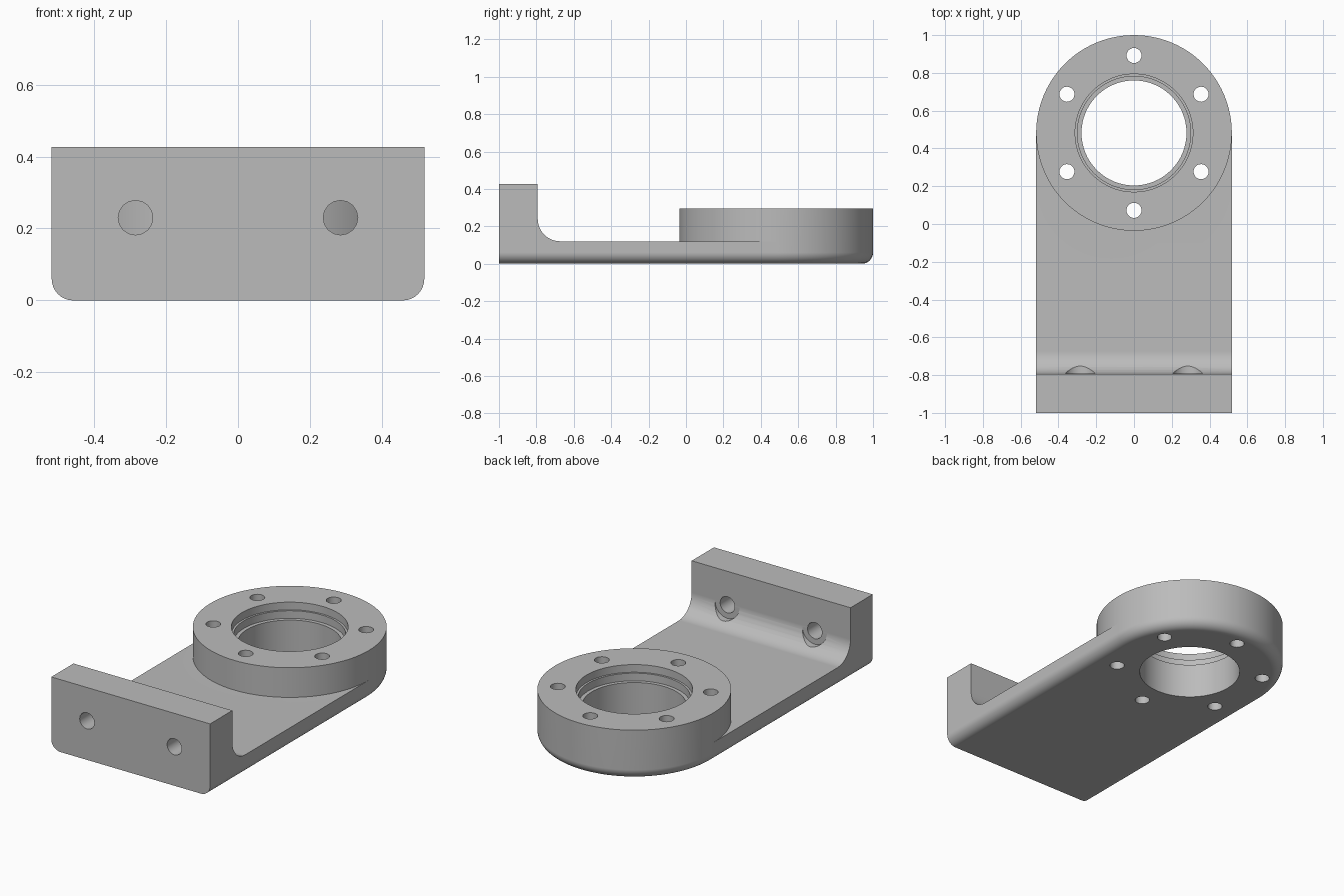
import bpy, bmesh
from math import sin, cos, pi
from mathutils import Matrix, Vector

default = bpy.data.objects.get("Cube")
if default:
    bpy.data.objects.remove(default, do_unlink=True)

HALF = 0.518            # half width, also the ring radius
RING_Y = 1 - HALF       # ring centre
WALL_Y = -0.793         # rear face of the upright flange
WALL_TOP, RING_TOP, PLATE_TOP = 0.427, 0.295, 0.12
EDGE, FILLET = 0.06, 0.12


def loft(name, rings):
    """Skin a stack of equal-length closed loops and cap both ends."""
    bm = bmesh.new()
    loops = [[bm.verts.new(p) for p in ring] for ring in rings]
    n = len(loops[0])
    for a, b in zip(loops, loops[1:]):
        for i in range(n):
            j = (i + 1) % n
            bm.faces.new((a[i], a[j], b[j], b[i]))
    bm.faces.new(loops[0])
    bm.faces.new(loops[-1])
    bmesh.ops.recalc_face_normals(bm, faces=bm.faces)
    return to_object(name, bm)


def to_object(name, bm):
    mesh = bpy.data.meshes.new(name)
    bm.to_mesh(mesh)
    bm.free()
    obj = bpy.data.objects.new(name, mesh)
    bpy.context.collection.objects.link(obj)
    return obj


def cylinder(name, radius, start, end, segments):
    """Cylinder between two points on a z-parallel or y-parallel axis."""
    start, end = Vector(start), Vector(end)
    axis = end - start
    turn = Vector((0, 0, 1)).rotation_difference(axis).to_matrix().to_4x4()
    bm = bmesh.new()
    bmesh.ops.create_cone(bm, cap_ends=True, segments=segments, radius1=radius,
                          radius2=radius, depth=axis.length,
                          matrix=Matrix.Translation((start + end) / 2) @ turn)
    return to_object(name, bm)


def cut(target, cutter):
    """Subtract the cutter, then discard it."""
    cutter.hide_render = True
    mod = target.modifiers.new("cut", 'BOOLEAN')
    mod.operation, mod.solver, mod.object = 'DIFFERENCE', 'EXACT', cutter
    bpy.ops.object.select_all(action='DESELECT')
    bpy.context.view_layer.objects.active = target
    target.select_set(True)
    bpy.ops.object.modifier_apply(modifier=mod.name)
    bpy.data.objects.remove(cutter, do_unlink=True)


def outline(r, z):
    """Tongue outline: square front, round back."""
    arc = [(r * cos(pi * i / 48), RING_Y + r * sin(pi * i / 48), z) for i in range(49)]
    return [(-r, -1, z), (r, -1, z)] + arc


# Solid blank with rounded lower edges
steps = [pi / 2 * i / 8 for i in range(9)]
rings = [outline(HALF - EDGE * (1 - sin(a)), EDGE * (1 - cos(a))) for a in steps]
bracket = loft("mounting_bracket", rings + [outline(HALF, WALL_TOP)])

# Trim the back down to ring height
trim = [(-0.5, RING_TOP), (1.2, RING_TOP), (1.2, 0.7), (-0.5, 0.7)]
cut(bracket, loft("trim_cutter", [[(x, y, z) for y, z in trim] for x in (-0.7, 0.7)]))

# Clear the plate between flange and ring, leaving the fillet and the ring
curve = [(WALL_Y + FILLET * (1 - cos(a)), PLATE_TOP + FILLET * (1 - sin(a))) for a in steps]
channel = [(WALL_Y, 0.6)] + curve + [(RING_Y, PLATE_TOP), (RING_Y, 0.6)]
clearing = loft("channel_cutter", [[(x, y, z) for y, z in channel] for x in (-0.7, 0.7)])
cut(clearing, cylinder("ring_post", HALF, (0, RING_Y, -0.1), (0, RING_Y, 1), 96))
cut(bracket, clearing)

# Stepped bore
for radius, floor in ((0.278, -0.1), (0.30, 0.205), (0.312, 0.25)):
    cut(bracket, cylinder("bore_cutter", radius, (0, RING_Y, floor), (0, RING_Y, 0.5), 64))

# Bolt circle
for k in range(6):
    a = pi / 2 + k * pi / 3
    x, y = 0.41 * cos(a), RING_Y + 0.41 * sin(a)
    cut(bracket, cylinder("bolt_hole_cutter", 0.04, (x, y, -0.1), (x, y, 0.5), 20))

# Flange holes with spot faces cut into the fillet
for x in (-0.285, 0.285):
    cut(bracket, cylinder("spot_face_cutter", 0.08, (x, WALL_Y + 0.0005, 0.23), (x, -0.55, 0.23), 32))
    cut(bracket, cylinder("flange_hole_cutter", 0.048, (x, -1.1, 0.23), (x, -0.6, 0.23), 16))

# Plain grey metal
grey = bpy.data.materials.new("plain_grey")
grey.use_nodes = True
colour = (0.5, 0.5, 0.5, 1)
grey.diffuse_color = colour
grey.node_tree.nodes["Principled BSDF"].inputs["Base Color"].default_value = colour
bracket.data.materials.clear()
bracket.data.materials.append(grey)

# Smooth rounds, crisp edges, flat faces
bpy.ops.object.select_all(action='DESELECT')
bpy.context.view_layer.objects.active = bracket
bracket.select_set(True)
bpy.ops.object.shade_smooth_by_angle(angle=pi / 6)
weighted = bracket.modifiers.new("flat_faces", 'WEIGHTED_NORMAL')
weighted.keep_sharp = True
